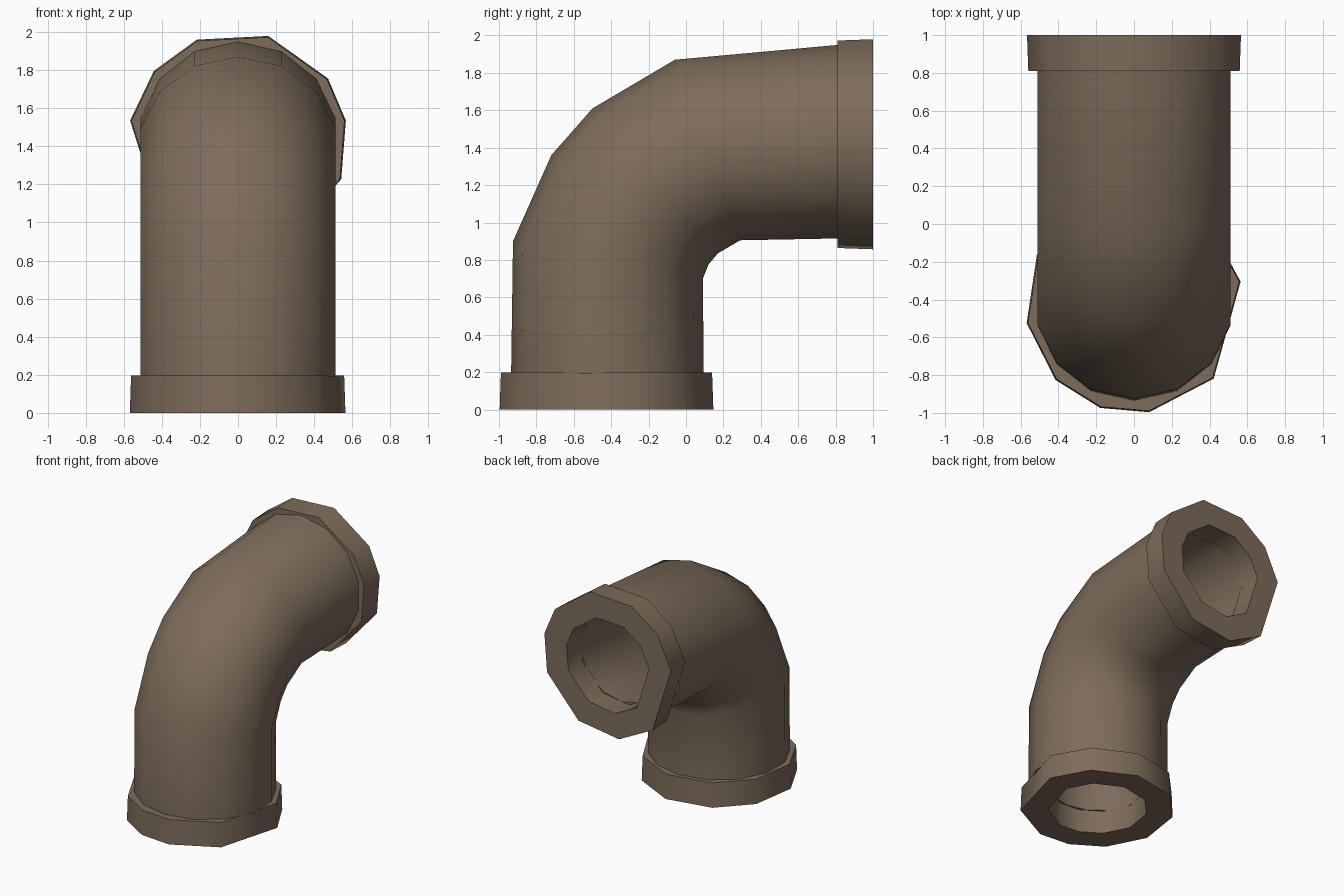
import bpy, bmesh, math

if "Cube" in bpy.data.objects:
    bpy.data.objects.remove(bpy.data.objects["Cube"])

mat = bpy.data.materials.new("dull_brown")
mat.diffuse_color = (0.205, 0.15, 0.105, 1)
mat.use_nodes = True
mat.node_tree.nodes["Principled BSDF"].inputs["Base Color"].default_value = mat.diffuse_color


def loft(name, loops):
    """Join equal-sized loops into a closed hollow solid."""
    bm = bmesh.new()
    rings = [[bm.verts.new(p) for p in loop] for loop in loops]
    n = len(rings[0])
    for k, a in enumerate(rings):
        b = rings[(k + 1) % len(rings)]
        for i in range(n):
            j = (i + 1) % n
            bm.faces.new((a[i], a[j], b[j], b[i]))
    bmesh.ops.recalc_face_normals(bm, faces=bm.faces[:])
    me = bpy.data.meshes.new(name)
    bm.to_mesh(me)
    bm.free()
    ob = bpy.data.objects.new(name, me)
    bpy.context.collection.objects.link(ob)
    me.materials.append(mat)
    bpy.ops.object.select_all(action='DESELECT')
    ob.select_set(True)
    bpy.context.view_layer.objects.active = ob
    bpy.ops.object.shade_smooth_by_angle(angle=math.radians(50))
    return ob


# elbow pipe: outside and inside point (y, z) of each cross-section
sections = [((-0.935, 0.19), (0.095, 0.19)),
            ((-0.925, 0.90), (0.09, 0.70)),
            ((-0.72, 1.36), (0.12, 0.775)),
            ((-0.50, 1.61), (0.17, 0.835)),
            ((-0.06, 1.87), (0.29, 0.905)),
            ((0.82, 1.95), (0.82, 0.915))]


def pipe_loop(section, scale):
    (y0, z0), (y1, z1) = section
    loop = []
    for i in range(14):
        t = math.tau * i / 14
        c = math.cos(t) * scale
        loop.append((0.525 * scale * math.sin(t),
                     (y0 + y1) / 2 + (y0 - y1) / 2 * c,
                     (z0 + z1) / 2 + (z0 - z1) / 2 * c))
    return loop


loft("elbow_pipe", [pipe_loop(s, 1) for s in sections]
     + [pipe_loop(s, 0.71) for s in reversed(sections)])

# end collars: uneven ten-sided rings with a round opening
ring = [(0.375, 0), (0.577, 0), (0.57, 0.19), (0.375, 0.19)]  # radius, depth


def collar(name, angles, place):
    loft(name, [[place(r * math.cos(math.radians(a)),
                       r * math.sin(math.radians(a)), d) for a in angles]
                for r, d in ring])


collar("lower_collar", (12, 45, 82, 120, 153, 190, 224, 252, 278, 317),
       lambda u, v, d: (u, -0.425 + v, d * 1.04))
collar("upper_collar", (11, 35, 74, 112, 140, 169, 226, 260, 297, 340),
       lambda u, v, d: (u, 1 - d, 1.425 + v))
